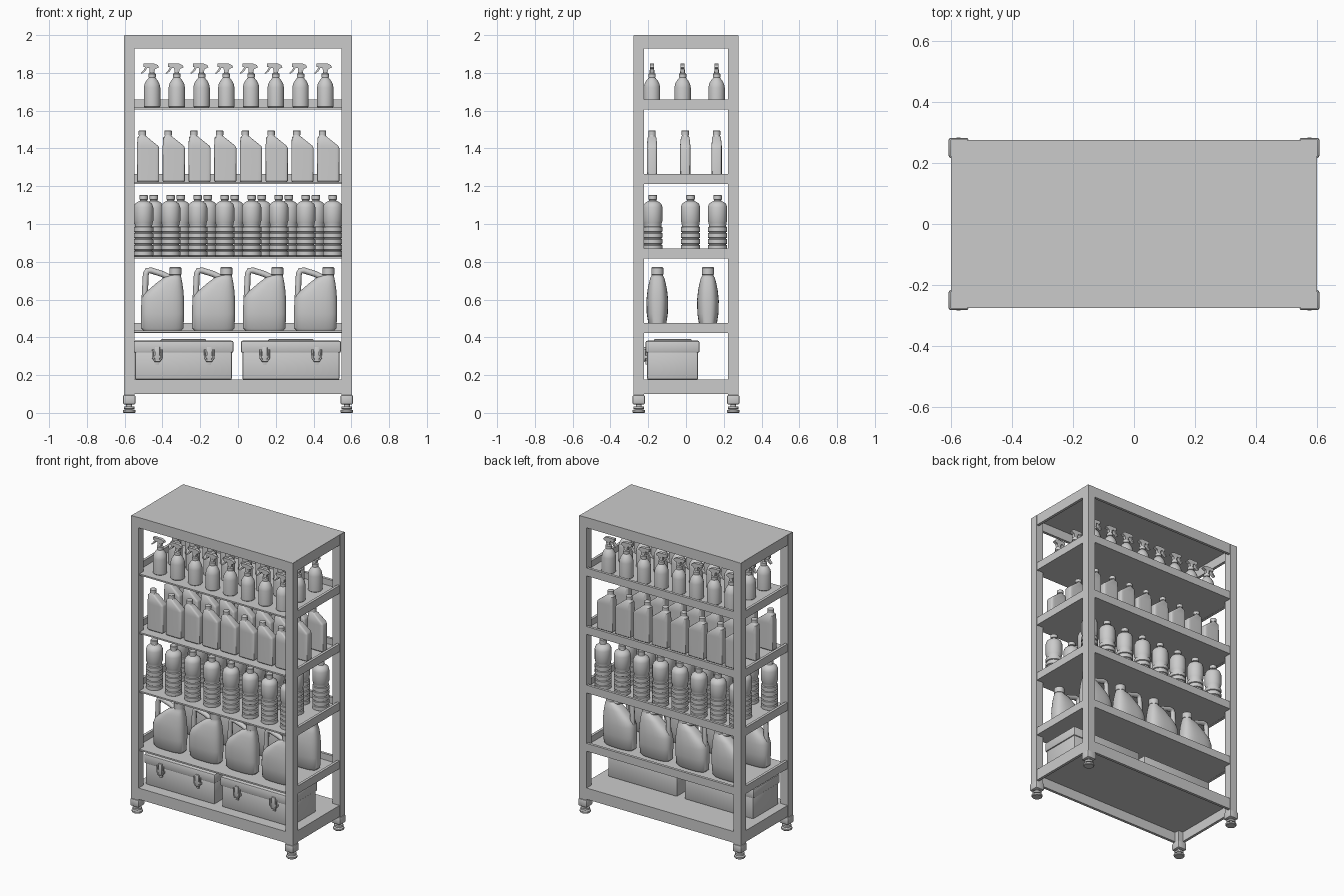
import bpy, bmesh
from math import cos, sin, pi, copysign
from mathutils import Matrix

cube = bpy.data.objects.get("Cube")
if cube:
    bpy.data.objects.remove(cube, do_unlink=True)

grey = bpy.data.materials.new("light_grey")
grey.use_nodes = True
COLOUR = (0.6, 0.6, 0.6, 1)
grey.diffuse_color = COLOUR
grey.node_tree.nodes["Principled BSDF"].inputs["Base Color"].default_value = COLOUR


def place(name, mesh, loc=(0, 0, 0)):
    ob = bpy.data.objects.new(name, mesh)
    ob.location = loc
    bpy.context.collection.objects.link(ob)
    return ob


def finish(name, bm, smooth=True):
    """Turn a bmesh into a mesh, smooth except at sharp edges."""
    bmesh.ops.recalc_face_normals(bm, faces=bm.faces)
    for f in bm.faces:
        f.smooth = smooth
    for e in bm.edges:
        if len(e.link_faces) == 2 and e.calc_face_angle() > 0.6:
            e.smooth = False
    me = bpy.data.meshes.new(name)
    bm.to_mesh(me)
    bm.free()
    me.materials.append(grey)
    return me


def box_mesh(name, size, bevel=0.0):
    bm = bmesh.new()
    bmesh.ops.create_cube(bm, size=1, matrix=Matrix.Diagonal((*size, 1)))
    if bevel:
        bmesh.ops.bevel(bm, geom=bm.edges[:], offset=bevel, segments=2,
                        affect='EDGES', profile=0.5)
    return finish(name, bm, bool(bevel))


def box(name, x0, x1, y0, y1, z0, z1, bevel=0.0):
    me = box_mesh(name, (x1 - x0, y1 - y0, z1 - z0), bevel)
    return place(name, me, ((x0 + x1) / 2, (y0 + y1) / 2, (z0 + z1) / 2))


def loft(name, sections, power=2, sides=20):
    """Stack rounded rings; each is (z, left x, right x, half depth, optional power)."""
    bm = bmesh.new()
    rings = []
    for z, xl, xr, hy, *own in sections:
        p = 2 / (own[0] if own else power)
        ring = []
        for i in range(sides):
            a = 2 * pi * (i + 0.5) / sides
            ux = copysign(abs(cos(a)) ** p, cos(a))
            uy = copysign(abs(sin(a)) ** p, sin(a))
            ring.append(bm.verts.new(((xl + xr) / 2 + ux * (xr - xl) / 2, uy * hy, z)))
        rings.append(ring)
    for a, b in zip(rings, rings[1:]):
        for i in range(sides):
            j = (i + 1) % sides
            bm.faces.new((a[i], a[j], b[j], b[i]))
    bm.faces.new(rings[0])
    bm.faces.new(rings[-1])
    return finish(name, bm)


def lathe(name, profile, sides=20):
    return loft(name, [(z, -r, r, r) for z, r in profile], 2, sides)


def slab(name, outline, depth):
    """Extrude an x-z outline along y."""
    bm = bmesh.new()
    face = bm.faces.new([bm.verts.new((x, -depth / 2, z)) for x, z in outline])
    new = bmesh.ops.extrude_face_region(bm, geom=[face])["geom"]
    bmesh.ops.translate(bm, vec=(0, depth, 0),
                        verts=[v for v in new if isinstance(v, bmesh.types.BMVert)])
    return finish(name, bm, False)


def tube(name, points, radius):
    """Round bar through x-z points, turned into a mesh."""
    cu = bpy.data.curves.new(name, 'CURVE')
    cu.dimensions = '3D'
    cu.bevel_depth = radius
    cu.bevel_resolution = 2
    cu.use_fill_caps = True
    sp = cu.splines.new('POLY')
    sp.points.add(len(points) - 1)
    for p, (x, z) in zip(sp.points, points):
        p.co = (x, 0, z, 1)
    ob = place(name, cu)
    me = bpy.data.meshes.new_from_object(
        ob.evaluated_get(bpy.context.evaluated_depsgraph_get()))
    bpy.data.objects.remove(ob, do_unlink=True)
    me.materials.clear()
    me.materials.append(grey)
    me.shade_smooth()
    return me


def rows(name, meshes, xs, y, z):
    for x in xs:
        for me in meshes:
            place(f"{name}_{me.name}", me, (x, y, z))


def spread(start, step, count):
    return [start + step * i for i in range(count)]


# Frame: posts and levelling feet
X, Y, P, T = 0.603, 0.277, 0.054, 0.02
foot_cap = box_mesh("foot_cap", (0.066, 0.066, 0.05), 0.008)
foot = lathe("levelling_foot", [(0, 0.03), (0.004, 0.034), (0.014, 0.034), (0.018, 0.024),
                                (0.02, 0.016), (0.022, 0.028), (0.034, 0.028),
                                (0.035, 0.016), (0.06, 0.016)], 16)
for sx, side in ((-1, "right"), (1, "left")):
    for sy, end in ((-1, "front"), (1, "back")):
        cx, cy = sx * (X - P / 2), sy * (Y - P / 2)
        tag = f"{end}_{side}"
        box("post_" + tag, cx - P / 2, cx + P / 2, cy - P / 2, cy + P / 2, 0.08, 1.999)
        place("foot_cap_" + tag, foot_cap, (cx, cy, 0.07))
        place("foot_" + tag, foot, (cx, cy, 0))

# Top and bottom decks with deep rails on all four sides
for deck, z0, z1 in (("bottom", 0.1, 0.176), ("top", 1.93, 2.0)):
    box(deck + "_panel", -X + 0.002, X - 0.002, -Y + 0.002, Y - 0.002, z1 - 0.01, z1)
    for s, end, side in ((-1, "front", "right"), (1, "back", "left")):
        y0, x0 = sorted((s * (Y - 0.002), s * (Y - T))), sorted((s * (X - 0.002), s * (X - T)))
        box(f"{deck}_{end}_rail", -X + P, X - P, *y0, z0, z1 - 0.001)
        box(f"{deck}_{side}_rail", *x0, -Y + P, Y - P, z0, z1 - 0.001)

# Shelves: thin floor, raised rails at the back and the sides
SHELVES = (0.425, 0.818, 1.213, 1.607)
for n, z in enumerate(SHELVES, 1):
    box(f"shelf_{n}_floor", -X + 0.01, X - 0.01, -Y + 0.01, Y - 0.01, z, z + 0.01)
    box(f"shelf_{n}_back_rail", -X + P, X - P, Y - T, Y - 0.002, z - 0.001, z + 0.052)
    box(f"shelf_{n}_left_rail", X - T, X - 0.002, -Y + P, Y - P, z - 0.001, z + 0.052)
    box(f"shelf_{n}_right_rail", -X + 0.002, -X + T, -Y + P, Y - P, z - 0.001, z + 0.052)

# Toolboxes with lids and latches
latch_loop = tube("latch_loop", [(-0.022, 0.335), (-0.022, 0.29), (-0.012, 0.275),
                                 (0.012, 0.275), (0.022, 0.29), (0.022, 0.335)], 0.005)
for side, cx in (("right", -0.289), ("left", 0.28)):
    box("toolbox_body_" + side, cx - 0.257, cx + 0.257, -0.206, 0.064, 0.176, 0.33, 0.008)
    box("toolbox_lid_" + side, cx - 0.265, cx + 0.265, -0.214, 0.072, 0.318, 0.382, 0.01)
    box("toolbox_lid_panel_" + side, cx - 0.12, cx + 0.12, -0.17, 0.03, 0.375, 0.39, 0.004)
    for dx in (-0.138, 0.137):
        x = cx + dx
        box("latch_plate_" + side, x - 0.013, x + 0.013, -0.222, -0.2, 0.275, 0.35, 0.003)
        box("latch_hook_" + side, x - 0.028, x + 0.028, -0.22, -0.2, 0.288, 0.305, 0.003)
        box("latch_tip_" + side, x - 0.01, x + 0.01, -0.215, -0.2, 0.255, 0.275, 0.003)
        place("latch_loop_" + side, latch_loop, (x, -0.218, 0))

# Large handled jugs
jug = loft("jug", [(0, -0.1, 0.1, 0.036), (0.012, -0.113, 0.112, 0.044),
                   (0.09, -0.114, 0.115, 0.056), (0.16, -0.112, 0.115, 0.058),
                   (0.19, -0.1, 0.113, 0.055), (0.215, -0.076, 0.111, 0.052),
                   (0.25, -0.035, 0.106, 0.045), (0.28, 0.004, 0.1, 0.037),
                   (0.292, 0.038, 0.098, 0.03, 2), (0.296, 0.038, 0.098, 0.03, 2),
                   (0.297, 0.036, 0.1, 0.032, 2), (0.333, 0.036, 0.1, 0.032, 2),
                   (0.337, 0.04, 0.096, 0.028, 2)], 2.8, 28)
handle = tube("handle", [(-0.096, 0.14), (-0.093, 0.2), (-0.088, 0.3), (-0.08, 0.318),
                         (-0.06, 0.319), (0.0, 0.3), (0.06, 0.27)], 0.016)
for y in (-0.152, 0.116):
    rows("large", (jug, handle), spread(-0.4, 0.27, 4), y, SHELVES[0] + 0.01)

# Ribbed round bottles
ribs = [(0.002, 0.046)]
for k in range(5):
    z = 0.006 + 0.032 * k
    ribs += [(z, 0.052), (z + 0.023, 0.052), (z + 0.026, 0.046), (z + 0.029, 0.046)]
bottle = lathe("bottle", ribs + [(0.18, 0.048), (0.19, 0.052), (0.262, 0.052), (0.28, 0.046),
                                 (0.29, 0.034), (0.297, 0.02), (0.302, 0.018), (0.303, 0.023),
                                 (0.325, 0.023), (0.328, 0.02)])
for y, start, count in ((-0.176, -0.5, 8), (0.024, -0.446, 7), (0.167, -0.5, 8)):
    rows("round", (bottle,), spread(start, 0.143, count), y, SHELVES[1] + 0.008)

# Flat bottles with a sloping shoulder
flat = loft("bottle_flat", [(0, -0.055, 0.055, 0.024), (0.005, -0.059, 0.059, 0.0275),
                            (0.178, -0.059, 0.059, 0.0275), (0.19, -0.059, 0.054, 0.0275),
                            (0.235, -0.056, -0.002, 0.023), (0.243, -0.049, -0.011, 0.019, 2),
                            (0.248, -0.047, -0.013, 0.017, 2), (0.249, -0.05, -0.01, 0.02, 2),
                            (0.27, -0.05, -0.01, 0.02, 2), (0.272, -0.047, -0.013, 0.017, 2)],
            7, 20)
for y in (-0.18, -0.004, 0.162):
    rows("row", (flat,), spread(-0.476, 0.1362, 8), y, SHELVES[2] + 0.01)

# Spray bottles with trigger heads
spray = lathe("spray_bottle", [(0, 0.04), (0.004, 0.044), (0.105, 0.044), (0.125, 0.04),
                               (0.143, 0.03), (0.155, 0.02), (0.158, 0.016), (0.159, 0.02),
                               (0.178, 0.02), (0.182, 0.013), (0.2, 0.012)])
head = slab("spray_head", [(-0.012, 0.185), (0.012, 0.185), (0.016, 0.203), (0.036, 0.212),
                           (0.03, 0.224), (0.012, 0.232), (-0.046, 0.232), (-0.046, 0.215),
                           (-0.036, 0.213), (-0.046, 0.196), (-0.06, 0.182), (-0.054, 0.178),
                           (-0.036, 0.192), (-0.026, 0.21), (-0.014, 0.208)], 0.02)
for y in (-0.18, -0.018, 0.162):
    rows("row", (spray, head), spread(-0.455, 0.131, 8), y, SHELVES[3] + 0.01)
